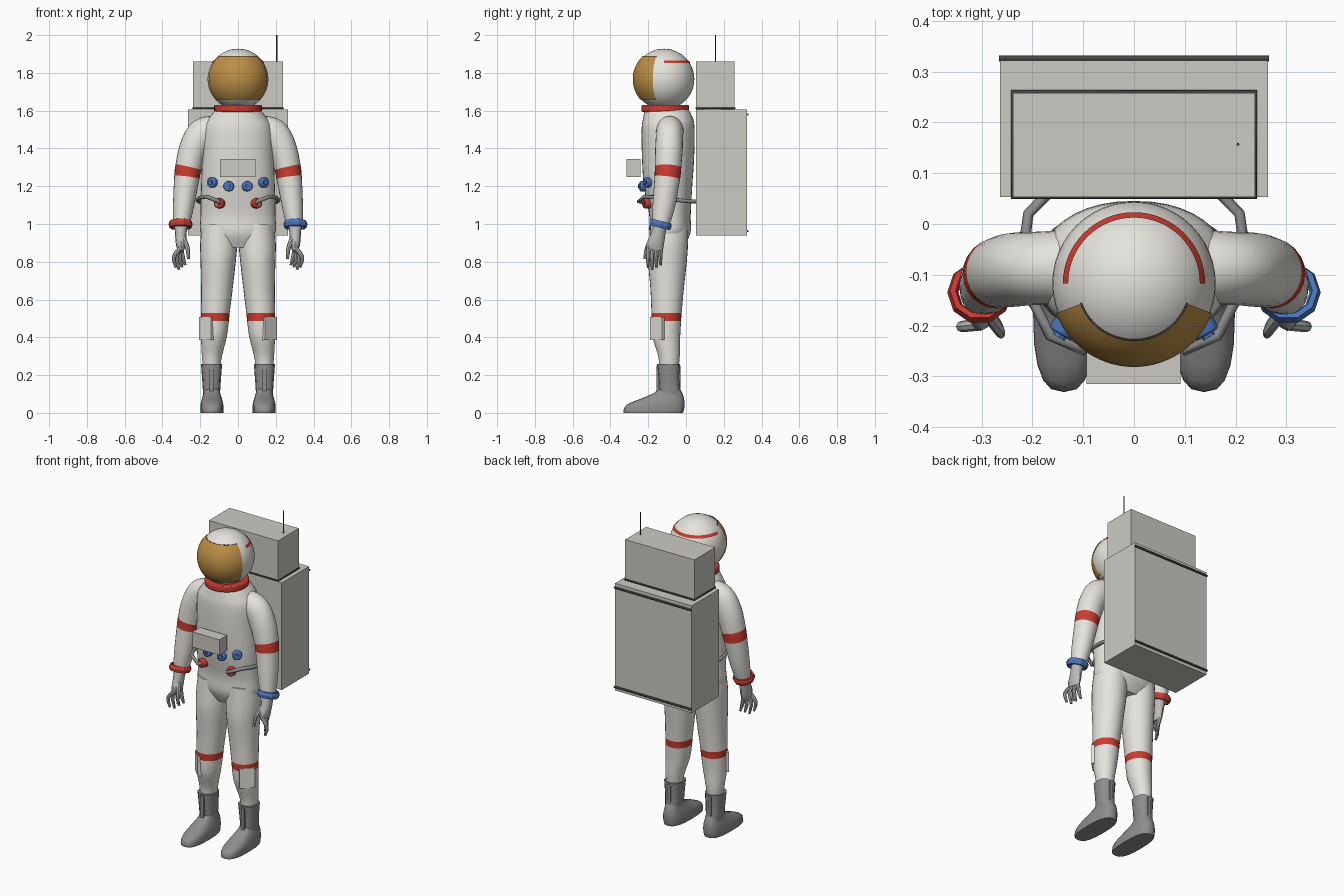
import bpy, bmesh
from math import sin, cos, pi, radians, copysign
from mathutils import Vector

cube = bpy.data.objects.get("Cube")
if cube:
    bpy.data.objects.remove(cube, do_unlink=True)


def material(name, r, g, b):
    m = bpy.data.materials.new(name)
    m.use_nodes = True
    m.diffuse_color = (r, g, b, 1)
    m.node_tree.nodes["Principled BSDF"].inputs["Base Color"].default_value = (r, g, b, 1)
    return m


WHITE = material("suit_white", 0.78, 0.77, 0.72)
PACK = material("pack_grey", 0.6, 0.59, 0.54)
GLOVE = material("glove_grey", 0.5, 0.5, 0.48)
BOOT = material("boot_grey", 0.27, 0.27, 0.27)
DARK = material("dark_trim", 0.06, 0.06, 0.06)
RED = material("red", 0.6, 0.045, 0.03)
BLUE = material("blue", 0.07, 0.18, 0.52)
GOLD = material("visor_gold", 0.5, 0.27, 0.06)


def finish(ob, angle=40):
    bpy.ops.object.select_all(action='DESELECT')
    ob.select_set(True)
    bpy.context.view_layer.objects.active = ob
    bpy.ops.object.shade_smooth_by_angle(angle=radians(angle))
    return ob


def mesh_object(name, bm, mats):
    bmesh.ops.recalc_face_normals(bm, faces=bm.faces)
    me = bpy.data.meshes.new(name)
    bm.to_mesh(me)
    bm.free()
    for m in mats:
        me.materials.append(m)
    ob = bpy.data.objects.new(name, me)
    bpy.context.collection.objects.link(ob)
    return finish(ob)


def catmull(a, b, c, d, t):
    return [0.5 * (2 * q + (r - p) * t + (2 * p - 5 * q + 4 * r - s) * t * t
                   + (3 * q - p - 3 * r + s) * t ** 3) for p, q, r, s in zip(a, b, c, d)]


def loft(name, secs, mats, banded=None, n=24, steps=4, power=2.0, follow=False, side=1):
    """Skin rings (x, y, z, rx, ry); segment number `banded` takes the second material."""
    rows = []
    for i in range(len(secs) - 1):
        quad = (secs[max(i - 1, 0)], secs[i], secs[i + 1], secs[min(i + 2, len(secs) - 1)])
        rows += [(catmull(*quad, k / steps), i) for k in range(steps)]
    rows.append((secs[-1], len(secs) - 1))
    centres = [Vector(r[0][:3]) for r in rows]
    bm = bmesh.new()
    rings = []
    for j, (row, i) in enumerate(rows):
        u, v = Vector((1, 0, 0)), Vector((0, 1, 0))
        if follow:
            t = (centres[min(j + 1, len(rows) - 1)] - centres[max(j - 1, 0)]).normalized()
            v = (v - t * v.dot(t)).normalized()
            u = v.cross(t)
        ring = []
        for k in range(n):
            a = 2 * pi * k / n
            ca, sa = (copysign(abs(f) ** (2 / power), f) for f in (cos(a), sin(a)))
            p = centres[j] + u * row[3] * ca + v * row[4] * sa
            ring.append(bm.verts.new((p.x * side, p.y, p.z)))
        rings.append(ring)
    for j in range(len(rings) - 1):
        for k in range(n):
            f = bm.faces.new((rings[j][k], rings[j][(k + 1) % n],
                              rings[j + 1][(k + 1) % n], rings[j + 1][k]))
            f.material_index = int(rows[j][1] == banded)
    bm.faces.new(rings[0])
    bm.faces.new(rings[-1])
    return mesh_object(name, bm, mats)


def box(name, lo, hi, mat, turn=0):
    bpy.ops.mesh.primitive_cube_add(size=1, location=[(a + b) / 2 for a, b in zip(lo, hi)])
    ob = bpy.context.object
    ob.name = name
    ob.scale = [b - a for a, b in zip(lo, hi)]
    ob.rotation_euler.z = turn
    ob.data.materials.append(mat)
    return ob


def cylinder(name, loc, r, depth, mat, rot=(0, 0, 0), n=32, bevel=0.006):
    bpy.ops.mesh.primitive_cylinder_add(vertices=n, radius=r, depth=depth, location=loc, rotation=rot)
    ob = bpy.context.object
    ob.name = name
    ob.data.materials.append(mat)
    if bevel:
        mod = ob.modifiers.new("soft_edge", 'BEVEL')
        mod.width, mod.segments = bevel, 2
    return finish(ob)


def tube(name, pts, r, mat, closed=False):
    cu = bpy.data.curves.new(name, 'CURVE')
    cu.dimensions = '3D'
    cu.bevel_depth, cu.bevel_resolution, cu.use_fill_caps = r, 1, True
    sp = cu.splines.new('POLY')
    sp.points.add(len(pts) - 1)
    for p, co in zip(sp.points, pts):
        p.co = (*co, 1)
    sp.use_cyclic_u = closed
    cu.materials.append(mat)
    ob = bpy.data.objects.new(name, cu)
    bpy.context.collection.objects.link(ob)
    return ob


HEAD = Vector((0, -0.117, 1.767))


def on_head(az, lat, r):
    """Azimuth 0 faces forward; degrees."""
    a, b = radians(az), radians(lat)
    return HEAD + r * Vector((sin(a) * cos(b), -cos(a) * cos(b), sin(b)))


def head_patch(name, az0, az1, lat0, lat1, r, mat, nu=28, nv=12):
    bm = bmesh.new()
    grid = [[bm.verts.new(on_head(az0 + (az1 - az0) * i / nu, lat0 + (lat1 - lat0) * j / nv, r))
             for i in range(nu + 1)] for j in range(nv + 1)]
    for j in range(nv):
        for i in range(nu):
            bm.faces.new((grid[j][i], grid[j][i + 1], grid[j + 1][i + 1], grid[j + 1][i]))
    ob = mesh_object(name, bm, [mat])
    # keep the open patch facing outward
    me = ob.data
    if me.polygons[0].normal.dot(me.polygons[0].center - HEAD) < 0:
        me.flip_normals()
    return ob


# Helmet, visor, stripe and neck ring
bpy.ops.mesh.primitive_uv_sphere_add(segments=48, ring_count=24, radius=0.161, location=HEAD)
helmet = bpy.context.object
helmet.name = "helmet"
helmet.data.materials.append(WHITE)
finish(helmet)
head_patch("visor", -69, 69, -40, 47, 0.165, GOLD)
rim = [on_head(-69 + 138 * i / 24, 47, 0.164) for i in range(25)]
rim += [on_head(69 - 138 * i / 24, -40, 0.164) for i in range(25)]
tube("visor_rim", rim, 0.002, DARK, True)
head_patch("helmet_stripe", 90, 270, 31, 37.5, 0.1635, RED, 32, 2)
cylinder("neck_ring", (0, -0.11, 1.612), 0.126, 0.036, RED)

# Torso
loft("torso", [(0, -0.09, 0.875, 0.13, 0.07), (0, -0.085, 0.95, 0.196, 0.108),
               (0, -0.085, 1.05, 0.198, 0.11), (0, -0.095, 1.2, 0.195, 0.128),
               (0, -0.095, 1.35, 0.19, 0.138), (0, -0.095, 1.5, 0.185, 0.14),
               (0, -0.095, 1.56, 0.155, 0.132), (0, -0.105, 1.615, 0.11, 0.112)],
     [WHITE], n=40, power=2.2)

# Limbs, mirrored left and right
for s, label, cuff in ((1, "left_", BLUE), (-1, "right_", RED)):
    loft(label + "leg", [(0.1, -0.088, 1.0, 0.09, 0.1), (0.102, -0.092, 0.9, 0.098, 0.103),
                         (0.105, -0.098, 0.8, 0.093, 0.102), (0.112, -0.1, 0.65, 0.083, 0.088),
                         (0.12, -0.103, 0.53, 0.076, 0.08), (0.122, -0.104, 0.487, 0.074, 0.078),
                         (0.128, -0.104, 0.4, 0.068, 0.073), (0.138, -0.09, 0.3, 0.053, 0.057),
                         (0.14, -0.09, 0.23, 0.045, 0.05)],
         [WHITE, RED], banded=4, n=28, side=s)
    box(label + "leg_pocket", (0.121 * s, -0.163, 0.385), (0.211 * s, -0.135, 0.507), WHITE, s * pi / 4)

    loft(label + "boot_shaft", [(0.14, -0.092, 0.26, 0.056, 0.061), (0.14, -0.09, 0.18, 0.05, 0.056),
                                (0.14, -0.085, 0.09, 0.044, 0.058)], [BOOT], n=12, power=2.6, side=s)
    loft(label + "boot_foot", [(0.138, -0.085, 0.135, 0.038, 0.05), (0.138, -0.095, 0.105, 0.044, 0.075),
                               (0.138, -0.125, 0.075, 0.053, 0.115), (0.138, -0.16, 0.045, 0.06, 0.152),
                               (0.138, -0.17, 0.018, 0.061, 0.16), (0.138, -0.173, 0, 0.06, 0.157)],
         [BOOT], n=20, steps=2, power=2.7, side=s)
    box(label + "boot_strap", (0.129 * s, -0.156, 0.1), (0.151 * s, -0.03, 0.25), BOOT)

    loft(label + "arm", [(0.11, -0.085, 1.5, 0.075, 0.075), (0.185, -0.087, 1.475, 0.085, 0.072),
                         (0.235, -0.09, 1.4, 0.076, 0.073), (0.262, -0.095, 1.3, 0.07, 0.07),
                         (0.271, -0.099, 1.245, 0.067, 0.068), (0.288, -0.117, 1.1, 0.056, 0.06),
                         (0.3, -0.135, 0.99, 0.043, 0.045)],
         [WHITE, RED], banded=3, follow=True, side=s)
    bpy.ops.mesh.primitive_torus_add(location=(0.304 * s, -0.135, 0.998), rotation=(radians(-14), 0, 0),
                                     major_segments=10, minor_segments=6,
                                     major_radius=0.053, minor_radius=0.011)
    ring = bpy.context.object
    ring.name = label + "cuff"
    ring.scale.z = 1.9
    ring.data.materials.append(cuff)

    # Glove: palm, four fingers and a thumb
    loft(label + "palm", [(0.302, -0.137, 0.99, 0.034, 0.036), (0.303, -0.15, 0.94, 0.03, 0.04),
                          (0.302, -0.163, 0.895, 0.027, 0.047), (0.303, -0.165, 0.86, 0.017, 0.042)],
         [GLOVE], n=12, side=s)
    for i in range(4):
        y, tip = -0.198 + 0.022 * i, 0.758 + 0.012 * abs(i - 1)
        x = 0.34 - 0.016 * i
        loft(label + "finger_%d" % (i + 1),
             [(0.303, y, 0.875, 0.012, 0.012), (x, y - 0.004, 0.825, 0.011, 0.011),
              (x - 0.012, y - 0.002, tip, 0.007, 0.007)], [GLOVE], n=8, steps=3, follow=True, side=s)
    loft(label + "thumb", [(0.292, -0.17, 0.93, 0.015, 0.015), (0.268, -0.205, 0.875, 0.012, 0.012),
                           (0.262, -0.218, 0.815, 0.008, 0.008)], [GLOVE], n=8, follow=True, side=s)

    # Chest connectors and the hose to the pack
    for i, (x, y, z, tint) in enumerate(((0.047, -0.22, 1.2, BLUE), (0.132, -0.196, 1.22, BLUE),
                                         (0.096, -0.2, 1.11, RED))):
        turn = (pi / 2, 0, s * x * 4)
        cylinder(label + "connector_%d" % (i + 1), (x * s, y, z), 0.028, 0.05, tint, turn, 10)
        out = Vector((sin(turn[2]), -cos(turn[2]), 0)) * 0.026
        cylinder(label + "connector_cap_%d" % (i + 1), Vector((x * s, y, z)) + out, 0.013, 0.012,
                 BLUE if tint is BLUE else BOOT, turn, 8, 0)
    tube(label + "hose", [(x * s, y, z) for x, y, z in (
        (0.097, -0.22, 1.11), (0.103, -0.25, 1.12), (0.165, -0.22, 1.145), (0.2, -0.15, 1.14),
        (0.215, -0.03, 1.125), (0.208, 0.02, 1.12), (0.16, 0.07, 1.12))], 0.011, BOOT)

# Chest control box
box("chest_box", (-0.094, -0.315, 1.25), (0.092, -0.24, 1.345), PACK)

# Backpack, trim rails and antenna
box("backpack", (-0.264, 0.053, 0.938), (0.264, 0.322, 1.605), PACK)
box("backpack_top", (-0.238, 0.053, 1.605), (0.238, 0.258, 1.86), PACK)
tube("top_rail", [(x, y, 1.612) for x, y in ((-0.239, 0.053), (0.239, 0.053), (0.239, 0.26),
                                             (-0.239, 0.26))], 0.005, DARK, True)
for label, z in (("upper", 1.58), ("lower", 0.962)):
    tube(label + "_back_rail", [(-0.266, 0.326, z), (0.266, 0.326, z)], 0.006, DARK)
tube("antenna", [(0.205, 0.157, 1.85), (0.205, 0.157, 2.0)], 0.003, DARK)
